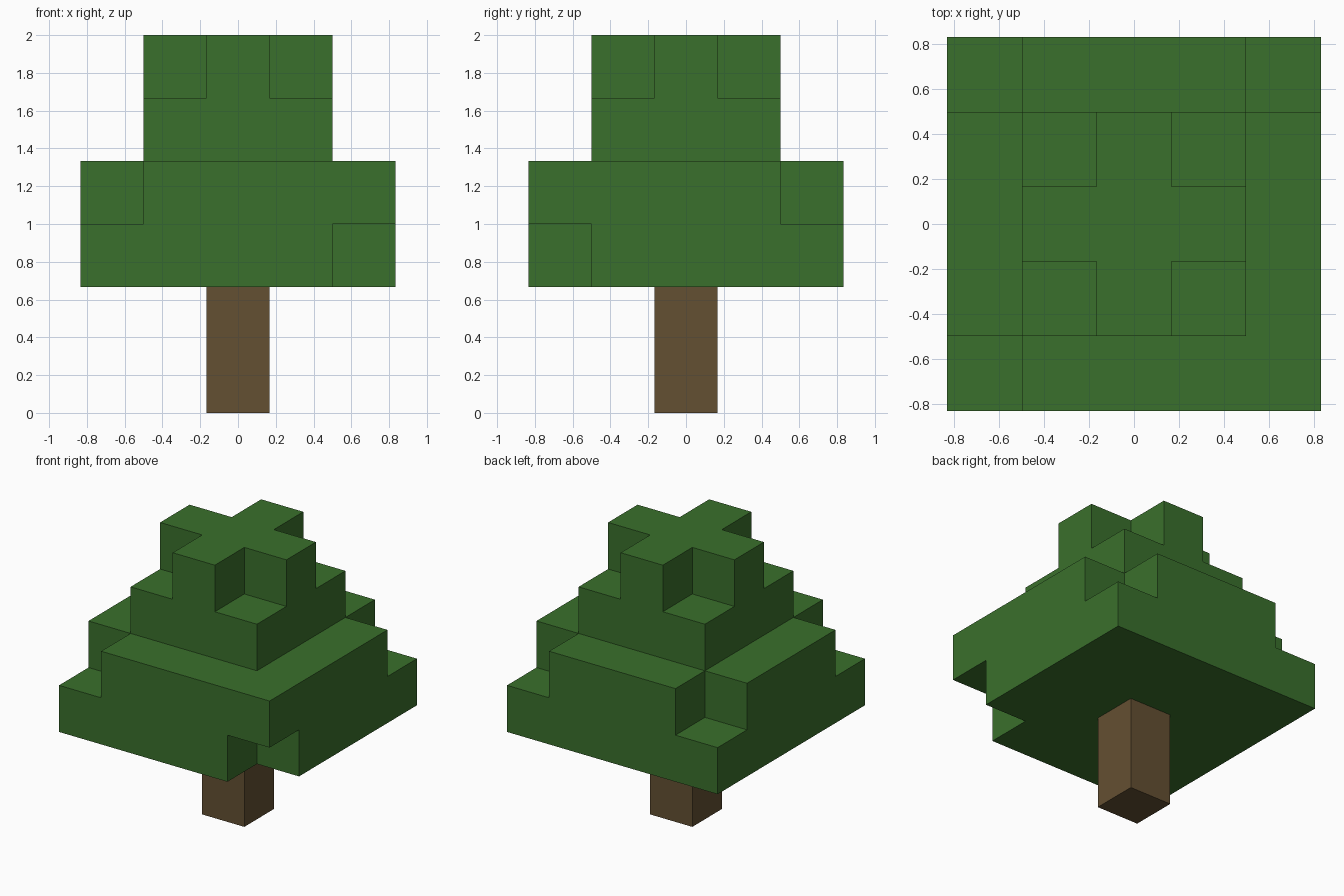
import bpy
import bmesh
from itertools import product
from mathutils import Vector

cube = bpy.data.objects.get("Cube")
if cube:
    bpy.data.objects.remove(cube)

UNIT = 1 / 3  # edge of one block


def material(name, rgb):
    mat = bpy.data.materials.new(name)
    mat.use_nodes = True
    colour = (*rgb, 1)
    mat.diffuse_color = colour
    bsdf = next(n for n in mat.node_tree.nodes if n.type == "BSDF_PRINCIPLED")
    bsdf.inputs["Base Color"].default_value = colour
    return mat


def slab(half, levels):
    """Square block of cells, centred on the trunk axis."""
    span = range(-half, half + 1)
    return set(product(span, span, levels))


def build(name, cells, mat):
    """Make one clean shell around a set of grid cells."""
    bm = bmesh.new()
    verts = {}

    def corner(p):
        key = tuple(round(c * 2) for c in p)
        if key not in verts:
            verts[key] = bm.verts.new(p * UNIT)
        return verts[key]

    for cell in sorted(cells):
        centre = Vector(cell) + Vector((0, 0, 0.5))
        for axis, sign in product(range(3), (-1, 1)):
            n = Vector((0, 0, 0))
            n[axis] = sign
            if tuple(round(a + b) for a, b in zip(cell, n)) in cells:
                continue
            u = Vector((0, 0, 0))
            u[(axis + 1) % 3] = 1
            v = n.cross(u)
            bm.faces.new([corner(centre + (n + a * u + b * v) / 2)
                          for a, b in ((-1, -1), (1, -1), (1, 1), (-1, 1))])

    # Merge the flat cell faces into large clean faces
    bmesh.ops.dissolve_limit(bm, angle_limit=0.01, verts=bm.verts[:], edges=bm.edges[:])
    mesh = bpy.data.meshes.new(name)
    bm.to_mesh(mesh)
    bm.free()
    mesh.materials.append(mat)
    obj = bpy.data.objects.new(name, mesh)
    bpy.context.collection.objects.link(obj)
    return obj


leaf_green = material("leaf_green", (0.042, 0.162, 0.025))
bark_brown = material("bark_brown", (0.127, 0.080, 0.032))

# Trunk
build("trunk", slab(0, range(0, 2)), bark_brown)

# Foliage: wide lower tier and narrow upper tier
foliage = slab(2, range(2, 4)) | slab(1, range(4, 6))
# Notches at the top of the crown, on all four corners
foliage -= set(product((-1, 1), (-1, 1), [5]))
# Uneven notches on the lower tier
foliage -= {(-2, -2, 3), (-2, 2, 3), (2, 2, 3), (2, -2, 2)}
build("foliage", foliage, leaf_green)
